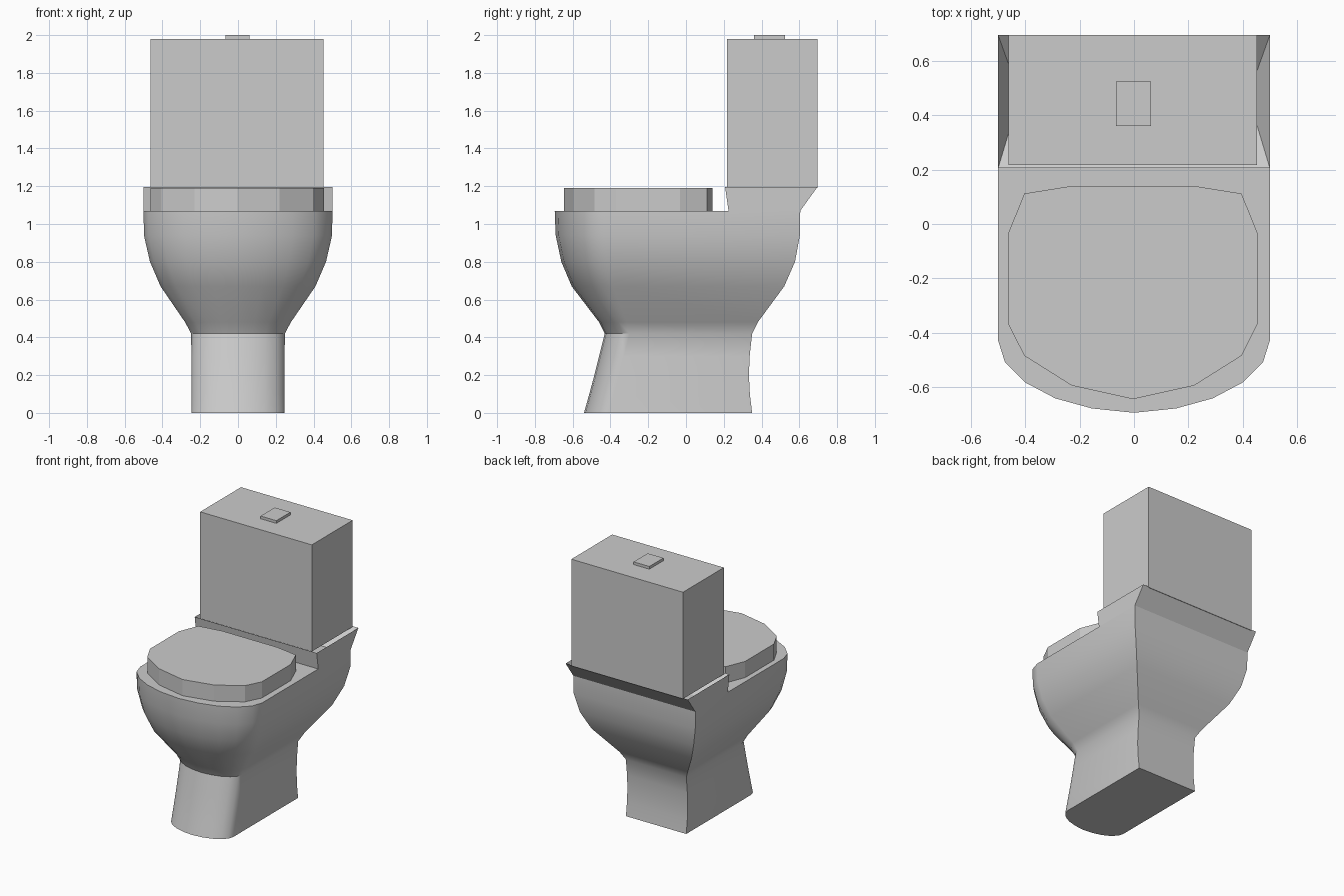
import bpy, math

if "Cube" in bpy.data.objects:
    bpy.data.objects.remove(bpy.data.objects["Cube"])


def add_mesh(name, verts, faces, smooth=False):
    me = bpy.data.meshes.new(name)
    me.from_pydata(verts, [], faces)
    ob = bpy.data.objects.new(name, me)
    bpy.context.collection.objects.link(ob)
    bpy.ops.object.select_all(action='DESELECT')
    bpy.context.view_layer.objects.active = ob
    ob.select_set(True)
    bpy.ops.object.mode_set(mode='EDIT')
    bpy.ops.mesh.select_all(action='SELECT')
    bpy.ops.mesh.normals_make_consistent(inside=False)
    bpy.ops.object.mode_set(mode='OBJECT')
    if smooth:
        bpy.ops.object.shade_smooth_by_angle(angle=math.radians(30))
    return ob


def loft(name, rings, smooth=False):
    """Skin matching closed rings and cap both ends."""
    n = len(rings[0])
    verts = [p for r in rings for p in r]
    faces = [list(range(n)), list(range(len(verts) - n, len(verts)))]
    for k in range(len(rings) - 1):
        for i in range(n):
            j = (i + 1) % n
            faces.append((k*n + i, k*n + j, k*n + n + j, k*n + n + i))
    return add_mesh(name, verts, faces, smooth)


def box(name, x0, x1, y0, y1, z0, z1):
    base = [(x0, y0), (x1, y0), (x1, y1), (x0, y1)]
    return loft(name, [[(x, y, z) for x, y in base] for z in (z0, z1)])


# Bowl and pedestal: D-shaped sections, flat at the back and rounded in front
CURVE = [(1, 1), (.95, .70), (.80, .42), (.58, .20), (.31, .06), (0, 0)]


def d_section(z, w, front, back):
    half = [(w, back)] + [(w*fx, front + .53*w*fy) for fx, fy in CURVE]
    pts = half + [(-x, y) for x, y in reversed(half[:-1])]
    return [(x, y, z) for x, y in pts]


sections = [  # height, half width, front, back
    (0, .247, -.54, .35), (.1, .247, -.512, .338), (.2, .247, -.485, .333),
    (.3, .247, -.46, .337), (.42, .248, -.43, .35), (.48, .28, -.46, .38),
    (.67, .41, -.605, .52), (.80, .466, -.66, .577), (.94, .498, -.69, .603),
    (1.07, .5, -.695, .605)]
loft("bowl", [d_section(*s) for s in sections], smooth=True)

# Flared shelf under the tank, with a sunken top
shelf = []
for z, w, y0, y1 in [(1.07, .5, .225, .605), (1.195, .5, .207, .695),
                     (1.04, .43, .44, .50)]:
    shelf.append([(-w, y0, z), (w, y0, z), (w, y1, z), (-w, y1, z)])
loft("tank_shelf", shelf)

# Closed lid: faceted outline
half = [(.225, .14), (.40, .112), (.458, -.032), (.458, -.37),
        (.40, -.485), (.225, -.595), (0, -.645)]
outline = half + [(-x, y) for x, y in reversed(half[:-1])]
loft("seat_lid", [[(x - .004, y, z) for x, y in outline] for z in (1.07, 1.19)])

# Tank and flush button
box("tank", -.462, .453, .217, .695, 1.19, 1.98)
box("flush_button", -.067, .062, .36, .525, 1.98, 2.0)
